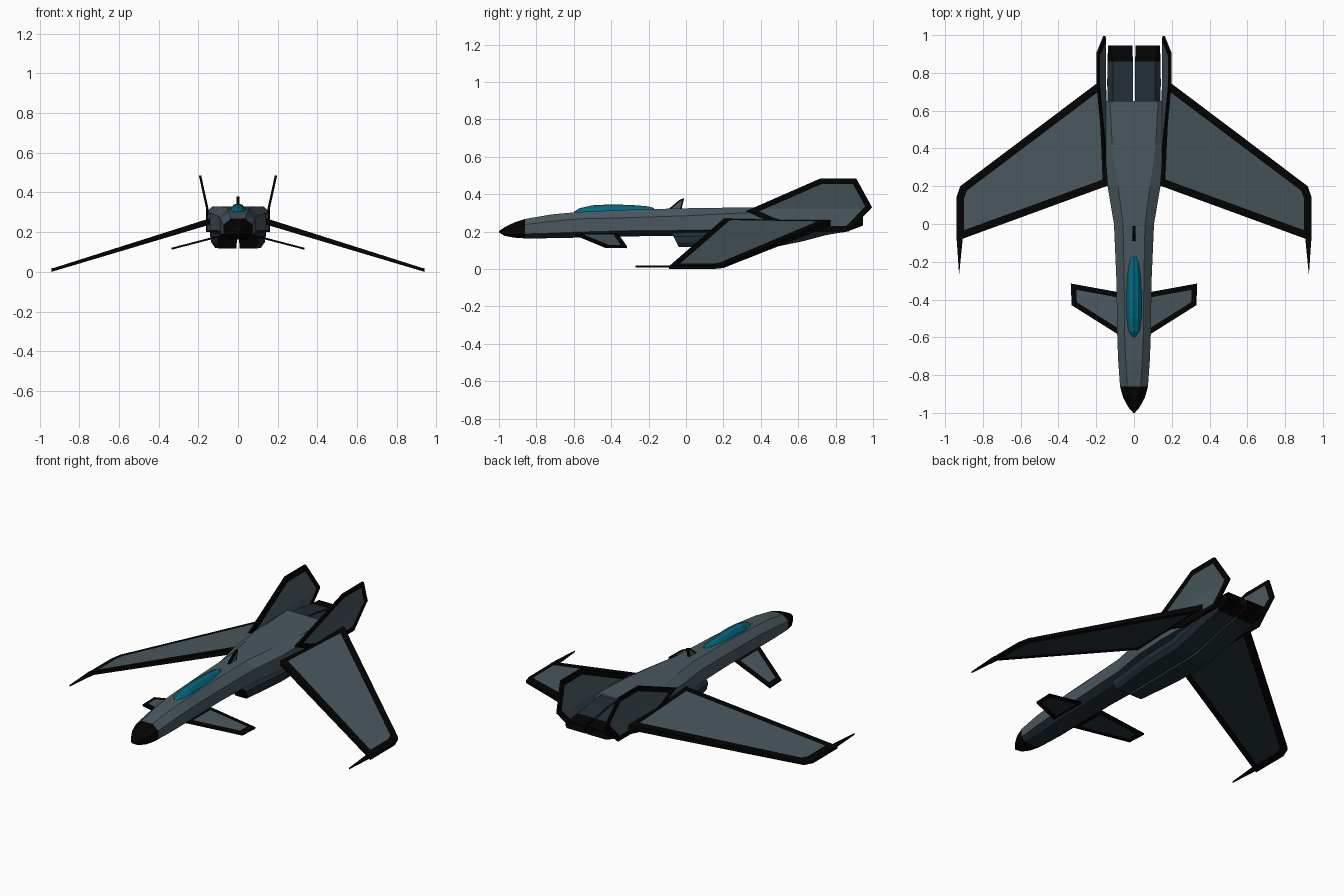
import bpy, bmesh, math
from mathutils import Vector

if "Cube" in bpy.data.objects:
    bpy.data.objects.remove(bpy.data.objects["Cube"])


def mat(name, r, g, b):
    m = bpy.data.materials.new(name)
    m.diffuse_color = (r, g, b, 1)
    m.use_nodes = True
    m.node_tree.nodes["Principled BSDF"].inputs["Base Color"].default_value = m.diffuse_color
    return m


SLATE = mat("slate_grey", 0.068, 0.098, 0.115)
BLACK = mat("black_trim", 0.001, 0.001, 0.001)
DARK = mat("dark_engine_grey", 0.015, 0.026, 0.035)
TEAL = mat("teal_glass", 0.001, 0.14, 0.215)


def finish(name, bm, mats, mirror=False, belly=None):
    bmesh.ops.recalc_face_normals(bm, faces=bm.faces[:])
    bm.normal_update()
    if belly is not None:  # downward slate faces take the darker belly colour
        for f in bm.faces:
            if f.material_index == 0 and f.normal.z < belly:
                f.material_index = 2
    me = bpy.data.meshes.new(name)
    bm.to_mesh(me)
    bm.free()
    for m in mats:
        me.materials.append(m)
    ob = bpy.data.objects.new(name, me)
    bpy.context.collection.objects.link(ob)
    if mirror:
        ob.modifiers.new("mirror", 'MIRROR').use_mirror_merge = False
    return ob


def loft(name, rings, mats, rule=lambda c: 0, mirror=False, belly=None):
    """Skin closed rings of points; rule(face centre) picks the material."""
    bm = bmesh.new()
    vs = [[bm.verts.new(p) for p in r] for r in rings]
    n = len(rings[0])
    for a, b in zip(vs, vs[1:]):
        for i in range(n):
            j = (i + 1) % n
            bm.faces.new((a[i], a[j], b[j], b[i]))
    bm.faces.new(vs[0])
    bm.faces.new(vs[-1])
    for f in bm.faces:
        f.material_index = rule(f.calc_center_median())
    return finish(name, bm, mats, mirror, belly)


def plate(name, outline, border, place, cut=None, mirror=True, belly=None):
    """Flat panel with a black inset border, moved into 3D by place(u, v, side)."""
    bm = bmesh.new()
    face = bm.faces.new([bm.verts.new((u, v, 0)) for u, v in outline])
    bm.normal_update()
    if border:
        bmesh.ops.inset_region(bm, faces=[face], thickness=border,
                               use_boundary=True, use_even_offset=True)
    for f in bm.faces:
        f.material_index = 1
    if border:
        face.material_index = 0
    if cut is not None:
        bmesh.ops.bisect_plane(bm, geom=bm.verts[:] + bm.edges[:] + bm.faces[:],
                               plane_co=(0, cut, 0), plane_no=(0, 1, 0))
    ext = bmesh.ops.extrude_face_region(bm, geom=bm.faces[:], use_keep_orig=True)
    for e in ext["geom"]:
        if isinstance(e, bmesh.types.BMVert):
            e.co.z = 1
    for f in bm.faces:
        zs = [v.co.z for v in f.verts]
        if max(zs) - min(zs) > 0.5:
            f.material_index = 1
    for v in bm.verts:
        v.co = Vector(place(v.co.x, v.co.y, 1 if v.co.z > 0.5 else -1))
    return finish(name, bm, [SLATE, BLACK, DARK], mirror, belly)


# Fuselage: y, side half-width, top half-width, z of top, shoulder, lower side, bottom
def body_ring(y, ws, wt, zt, zu, zl, zb):
    half = [(wt, zt), (ws, zu), (ws, zl), (ws * 0.6, zb)]
    return [(x, y, z) for x, z in half] + [(-x, y, z) for x, z in reversed(half)]


sections = [
    (-1.00, .004, .002, .203, .201, .198, .196),
    (-0.97, .030, .015, .224, .210, .188, .178),
    (-0.92, .057, .028, .248, .225, .185, .168),
    (-0.86, .074, .036, .268, .238, .188, .164),
    (-0.72, .084, .044, .292, .255, .192, .165),
    (-0.58, .089, .050, .305, .268, .198, .168),
    (-0.30, .093, .052, .318, .275, .205, .175),
    (0.00, .106, .058, .325, .285, .208, .178),
    (0.20, .140, .085, .328, .295, .208, .180),
    (0.42, .155, .115, .330, .305, .205, .180),
    (0.65, .150, .128, .330, .308, .205, .180),
]
loft("fuselage", [body_ring(*s) for s in sections], [SLATE, BLACK, DARK],
     lambda c: 1 if c.y < -0.86 else 0, belly=-0.3)


# Canopy: long low arch
def canopy_ring(y, w, zt, zb):
    return [(w * math.cos(math.pi * k / 6), y, zb + (zt - zb) * math.sin(math.pi * k / 6))
            for k in range(7)]


loft("canopy", [canopy_ring(*s) for s in [
    (-0.60, .014, .307, .28), (-0.57, .034, .325, .28), (-0.50, .043, .341, .29),
    (-0.40, .044, .346, .29), (-0.28, .044, .342, .29), (-0.20, .034, .335, .29),
    (-0.17, .018, .326, .29)]], [TEAL])


# Engine pods: intake at the front, nozzle at the back
def pod_ring(y, x0, x1, zt, zb, lean=0):
    c = min(.03, (zt - zb) * .3)
    pts = [(x0, zt), (x1 - c, zt), (x1, zt - c), (x1, zb + c), (x1 - c * .7, zb), (x0, zb)]
    return [(x, y + lean * (zt - z), z) for x, z in pts]


loft("engine_pod", [pod_ring(*s) for s in [
    (-0.08, .008, .100, .200, .118, .5), (0.03, .008, .108, .200, .118),
    (0.25, .008, .132, .205, .120), (0.50, .008, .135, .210, .123),
    (0.63, .006, .140, .322, .150), (0.75, .006, .142, .312, .182),
    (0.86, .006, .140, .292, .200), (0.945, .008, .138, .278, .232),
    (0.90, .026, .120, .268, .242)]],
    [DARK, BLACK], lambda c: 1 if c.y > 0.86 or c.y < -0.04 else 0, mirror=True)


# Forward-swept drooping wings with black edges
def wing_z(x):
    return .245 - (x - .17) * .308


def wing_place(x, y, s):
    return x, y, wing_z(x) + s * (.016 - .008 * (x - .13) / .81)


plate("wing", [(.125, .208), (.94, -.09), (.94, .14), (.92, .2), (.15, .78)], .04,
      wing_place, belly=-0.5)
plate("wing_tip_spike", [(.905, -.06), (.926, -.27), (.94, -.06)], 0,
      lambda x, y, s: (x, y, wing_z(.92) + s * .005))

# Canards
plate("canard", [(.06, -.60), (.33, -.43), (.335, -.315), (.06, -.365)], .028,
      lambda x, y, s: (x, y, .18 - (x - .09) * .26 + s * .005), belly=-0.5)

# Tail fins: upright below the shoulder, leaning outward above it
plate("tail_fin", [(.32, .31), (.72, .485), (.91, .485), (.995, .33), (.87, .2), (.6, .2), (.45, .25)],
      .03, lambda y, z, s: (.155 + max(0, z - .32) * .22 + s * .006, y, z), cut=.32)

# Dorsal antenna blade
plate("dorsal_blade", [(-.10, .315), (-.035, .37), (-.01, .38), (-.025, .315)], .008,
      lambda y, z, s: (s * .007, y, z), mirror=False)
